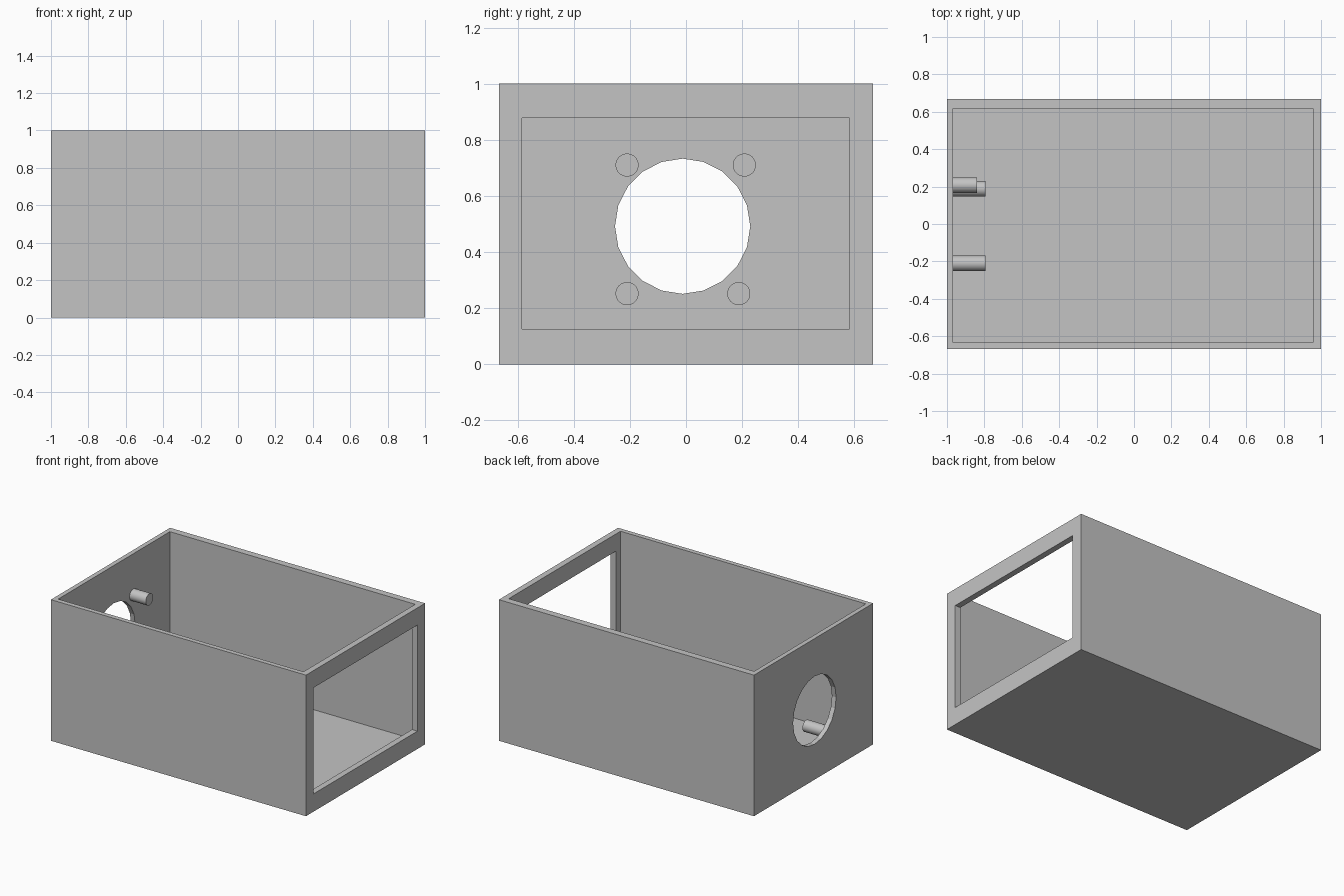
import bpy
from math import pi
from mathutils import Vector

default = bpy.data.objects.get("Cube")
if default:
    bpy.data.objects.remove(default, do_unlink=True)

# One plain grey for everything
grey = bpy.data.materials.new("plain grey")
grey.use_nodes = True
colour = (0.55, 0.55, 0.55, 1)
grey.diffuse_color = colour
grey.node_tree.nodes["Principled BSDF"].inputs["Base Color"].default_value = colour


def box(name, low, high):
    low, high = Vector(low), Vector(high)
    bpy.ops.mesh.primitive_cube_add(size=1, location=(low + high) / 2)
    obj = bpy.context.object
    obj.name = name
    obj.scale = high - low
    bpy.ops.object.transform_apply(location=True, rotation=True, scale=True)
    obj.data.materials.append(grey)
    return obj


def rod(name, x0, x1, y, z, radius, sides):
    """Cylinder lying along x."""
    bpy.ops.mesh.primitive_cylinder_add(
        vertices=sides, radius=radius, depth=x1 - x0,
        location=((x0 + x1) / 2, y, z), rotation=(0, pi / 2, 0))
    obj = bpy.context.object
    obj.name = name
    bpy.ops.object.transform_apply(location=True, rotation=True, scale=True)
    obj.data.materials.append(grey)
    return obj


def cut(target, cutter):
    cutter.hide_render = True
    mod = target.modifiers.new("cut", 'BOOLEAN')
    mod.operation = 'DIFFERENCE'
    mod.solver = 'EXACT'
    mod.object = cutter
    bpy.context.view_layer.objects.active = target
    bpy.ops.object.modifier_apply(modifier=mod.name)
    bpy.data.objects.remove(cutter, do_unlink=True)


# Open-topped case with a window in one end and a round hole in the other
INNER_X = -0.967
case = box("case", (-1, -0.667, 0), (1, 0.667, 1))
cut(case, box("cavity", (INNER_X, -0.633, 0.04), (0.957, 0.618, 1.2)))
cut(case, box("window", (0.8, -0.585, 0.126), (1.2, 0.582, 0.878)))
cut(case, rod("fan_hole", -1.2, -0.8, -0.012, 0.492, 0.241, 20))

# Mounting pegs around the hole, on the inside of the end wall
pegs = {
    "upper_left_peg": (0.208, 0.71, -0.84),
    "upper_right_peg": (-0.21, 0.71, -0.795),
    "lower_left_peg": (0.188, 0.252, -0.795),
    "lower_right_peg": (-0.21, 0.252, -0.795),
}
for name, (y, z, tip) in pegs.items():
    rod(name, INNER_X, tip, y, z, 0.041, 32)
    bpy.ops.object.shade_smooth_by_angle()
